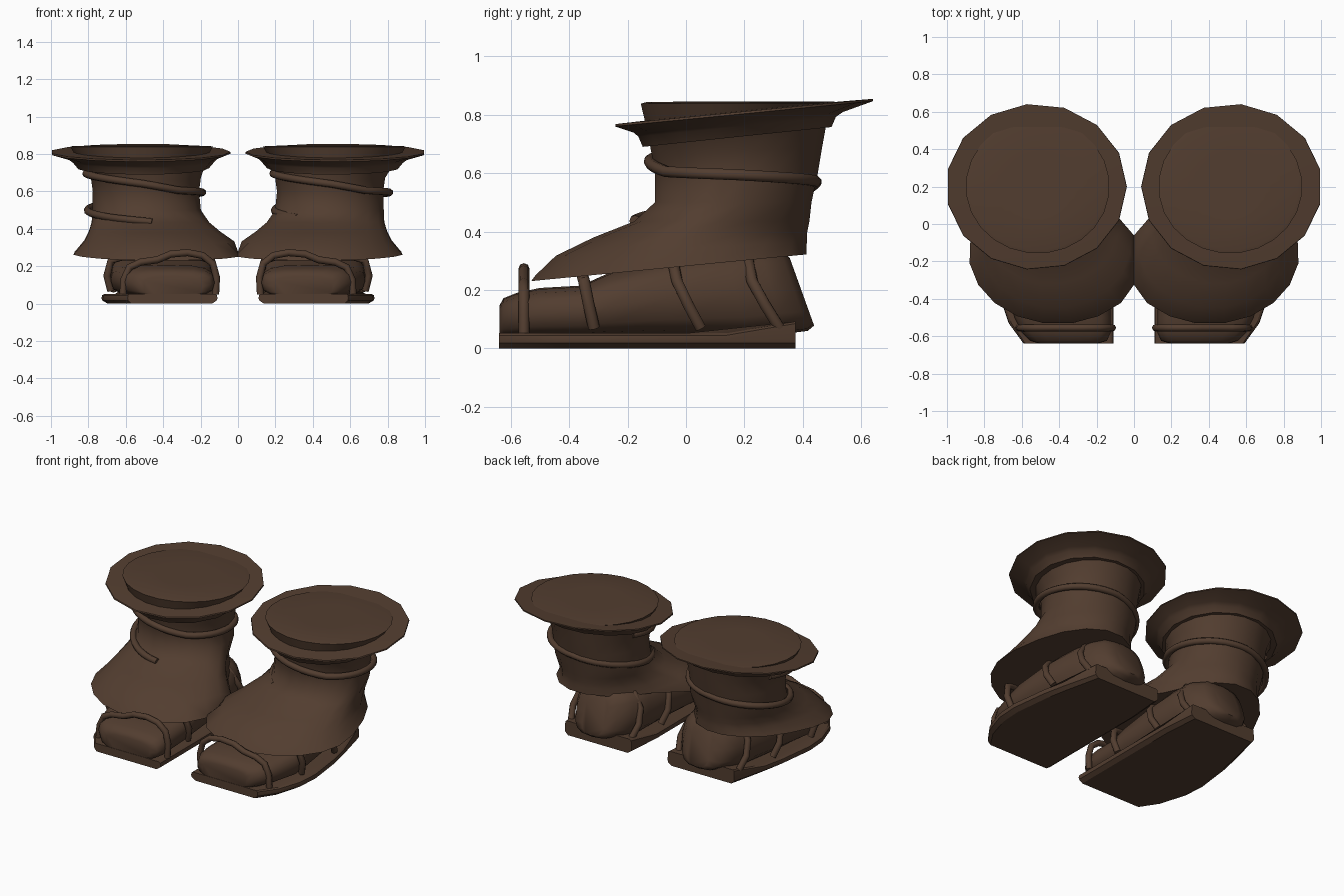
import bpy, bmesh, math

brown = bpy.data.materials.new("dark_brown_leather")
brown.diffuse_color = (0.085, 0.047, 0.029, 1)


def finish(ob, angle=40):
    ob.data.materials.append(brown)
    bpy.ops.object.select_all(action='DESELECT')
    ob.select_set(True)
    bpy.context.view_layer.objects.active = ob
    bpy.ops.object.shade_smooth_by_angle(angle=math.radians(angle))
    return ob


def loft(name, rings, side, angle=40):
    """Skin equal-length rings of points and cap both ends."""
    bm = bmesh.new()
    vs = [[bm.verts.new((p[0] * side, p[1], p[2])) for p in r] for r in rings]
    n = len(vs[0])
    for a, b in zip(vs, vs[1:]):
        for i in range(n):
            j = (i + 1) % n
            bm.faces.new((a[i], a[j], b[j], b[i]))
    bm.faces.new(vs[0])
    bm.faces.new(vs[-1])
    bmesh.ops.recalc_face_normals(bm, faces=bm.faces)
    me = bpy.data.meshes.new(name)
    bm.to_mesh(me)
    bm.free()
    ob = bpy.data.objects.new(name, me)
    bpy.context.collection.objects.link(ob)
    return finish(ob, angle)


def egg(x0, x1, y0, y1, ym, z, slope=0.0, pinch=0.0, n=20):
    """Egg-shaped ring; z is its height at the front, slope tilts it back,
    pinch narrows the rear half."""
    pts = []
    for i in range(n):
        a = 2 * math.pi * (i + 0.5) / n
        s = math.sin(a)
        y = ym + s * ((y1 - ym) if s > 0 else (ym - y0))
        k = pinch * min(1.0, max(0.0, 2 * s))
        x = (x0 + x1) / 2 + 0.4 * k + (x1 - x0) / 2 * (1 - k) * math.cos(a)
        pts.append((max(0.0, x), y, z + slope * (y - y0)))
    return pts


def foot_ring(y, x0, x1, top, lean=0.0, zb=0.035, n=16):
    """Upright foot section with a flattened round outline."""
    pts = []
    for i in range(n):
        a = 2 * math.pi * i / n
        c, s = math.cos(a), math.sin(a)
        x = (x0 + x1) / 2 + (x1 - x0) / 2 * math.copysign(abs(c) ** 0.65, c)
        z = (zb + top) / 2 + (top - zb) / 2 * math.copysign(abs(s) ** 0.65, s)
        pts.append((x, y - lean * (z - 0.08), z))
    return pts


def tube(name, pts, r, side, angle=50):
    cu = bpy.data.curves.new(name, 'CURVE')
    cu.dimensions = '3D'
    cu.bevel_depth = r
    cu.bevel_resolution = 2
    cu.use_fill_caps = True
    sp = cu.splines.new('POLY')
    sp.points.add(len(pts) - 1)
    for p, q in zip(sp.points, pts):
        p.co = (q[0] * side, q[1], q[2], 1)
    ob = bpy.data.objects.new(name, cu)
    bpy.context.collection.objects.link(ob)
    bpy.ops.object.select_all(action='DESELECT')
    ob.select_set(True)
    bpy.context.view_layer.objects.active = ob
    bpy.ops.object.convert(target='MESH')
    return finish(bpy.context.view_layer.objects.active, angle)


def lace(name, cx, start):
    """Cord winding up round the ankle, same direction on both boots."""
    # turn (0 = front, 0.25 = -x side), height, x radius, y radius
    keys = [(-0.05, 0.43, 0.32, 0.35), (0.1, 0.46, 0.31, 0.31), (0.25, 0.50, 0.305, 0.27),
            (0.5, 0.57, 0.295, 0.28), (0.75, 0.595, 0.31, 0.29), (0.9, 0.605, 0.315, 0.285),
            (1.0, 0.64, 0.30, 0.29), (1.2, 0.69, 0.32, 0.29), (1.32, 0.71, 0.30, 0.28)]
    pts, t = [], start
    while t <= 1.32:
        for a, b in zip(keys, keys[1:]):
            if a[0] <= t <= b[0]:
                f = (t - a[0]) / (b[0] - a[0])
                z, rx, ry = (a[k] + f * (b[k] - a[k]) for k in (1, 2, 3))
                break
        ang = 2 * math.pi * t
        pts.append((cx - rx * math.sin(ang), 0.165 - ry * math.cos(ang), z))
        t += 0.025
    tube(name, pts, 0.02, 1)


for label, side in (("left", -1), ("right", 1)):
    # Flat sandal sole, raised at the heel, with a narrower underside
    outline = [(0.11, -0.64), (0.59, -0.64), (0.67, -0.53), (0.72, -0.38), (0.73, -0.24),
               (0.70, 0.0), (0.67, 0.14), (0.61, 0.375), (0.13, 0.375), (0.11, 0.14), (0.11, -0.25)]
    rings = []
    for inset, z in ((0.1, 0.0), (0.01, 0.018), (0.0, 0.03), (0.01, 0.045), (0.05, 0.052)):
        ring = []
        for x, y in outline:
            lift = 0.04 if y > 0.3 and z > 0.03 else 0
            ring.append((x + (0.4 - x) * inset, y, z + lift))
        rings.append(ring)
    loft(label + "_sole", rings, side, 30)

    # Foot inside the wrapping: blunt toes to leaning heel
    foot = [(-0.638, 0.19, 0.51, 0.148, 0), (-0.625, 0.145, 0.555, 0.172, 0), (-0.58, 0.125, 0.60, 0.19, 0),
            (-0.5, 0.125, 0.64, 0.207, 0), (-0.36, 0.13, 0.68, 0.215, 0), (-0.26, 0.13, 0.68, 0.26, 0),
            (-0.05, 0.14, 0.66, 0.31, 0.1), (0.2, 0.15, 0.62, 0.34, 0.25), (0.33, 0.18, 0.58, 0.35, 0.3, 0.05),
            (0.41, 0.24, 0.53, 0.34, 0.34, 0.06), (0.438, 0.30, 0.46, 0.31, 0.36, 0.078)]
    loft(label + "_foot", [foot_ring(*f) for f in foot], side, 60)

    # Boot upper: flared skirt in front, straight behind, rising into the ankle
    upper = [(-0.07, 0.885, -0.535, 0.42, -0.15, 0.23, 0.097, 0.22),
             (-0.05, 0.87, -0.52, 0.42, -0.14, 0.25, 0.09, 0.21),
             (0.015, 0.825, -0.45, 0.42, -0.10, 0.317, 0.055, 0.17),
             (0.09, 0.80, -0.32, 0.42, -0.03, 0.38, 0.02, 0.11),
             (0.15, 0.785, -0.18, 0.427, 0.06, 0.435, 0.0, 0.05),
             (0.195, 0.783, -0.11, 0.433, 0.16, 0.50, 0.0),
             (0.205, 0.78, -0.11, 0.455, 0.17, 0.60, 0.0),
             (0.195, 0.79, -0.12, 0.47, 0.17, 0.66, 0.05),
             (0.175, 0.83, -0.13, 0.485, 0.17, 0.71, 0.10)]
    loft(label + "_boot_upper", [egg(*u) for u in upper], side, 55)

    # Wide tilted cuff with a thin faceted rim
    cuff = [(0.155, 0.86, -0.15, 0.50, 0.18, 0.69, 0.105),
            (0.125, 0.89, -0.165, 0.515, 0.18, 0.725, 0.10),
            (0.11, 0.91, -0.18, 0.54, 0.19, 0.738, 0.10),
            (0.038, 1.006, -0.245, 0.643, 0.20, 0.76, 0.098),
            (0.04, 1.004, -0.243, 0.643, 0.20, 0.768, 0.098),
            (0.15, 0.88, -0.14, 0.53, 0.20, 0.78, 0.098)]
    loft(label + "_cuff", [egg(*c, n=15) for c in cuff], side)

    # Level stuffing disc that fills the cuff
    disc = [(0.16, 0.87, -0.14, 0.53, 0.20, 0.765, 0.085), (0.13, 0.90, -0.158, 0.565, 0.20, 0.838, 0.004),
            (0.15, 0.88, -0.14, 0.54, 0.20, 0.843, 0.002), (0.35, 0.68, 0.03, 0.37, 0.20, 0.846)]
    loft(label + "_top_disc", [egg(*d, n=24) for d in disc], side)

    # Arched toe strap
    arch = [(0.12, 0.05), (0.115, 0.14), (0.135, 0.215), (0.19, 0.258), (0.27, 0.273), (0.36, 0.265),
            (0.43, 0.235), (0.52, 0.222), (0.58, 0.195), (0.61, 0.13), (0.615, 0.05)]
    tube(label + "_toe_strap", [(x, -0.555, z) for x, z in arch], 0.019, side)

    # Straps rising from the sole to under the skirt
    for k, (yb, yt, xi, xo, zt) in enumerate(((-0.315, -0.355, 0.12, 0.70, 0.25),
                                              (0.05, -0.045, 0.125, 0.68, 0.30),
                                              (0.32, 0.21, 0.15, 0.625, 0.32))):
        prof = [(xi + 0.02, 0.07, 0), (xi, 0.15, 0.45), (xi + 0.02, 0.23, 0.85), (xi + 0.08, zt, 1),
                (xo - 0.08, zt, 1), (xo - 0.02, 0.23, 0.85), (xo, 0.15, 0.45), (xo - 0.02, 0.07, 0)]
        tube(f"{label}_side_strap_{k + 1}", [(x, yb + (yt - yb) * f, z) for x, z, f in prof], 0.02, side)

lace("left_lace", -0.50, -0.02)
lace("right_lace", 0.50, 0.1)
